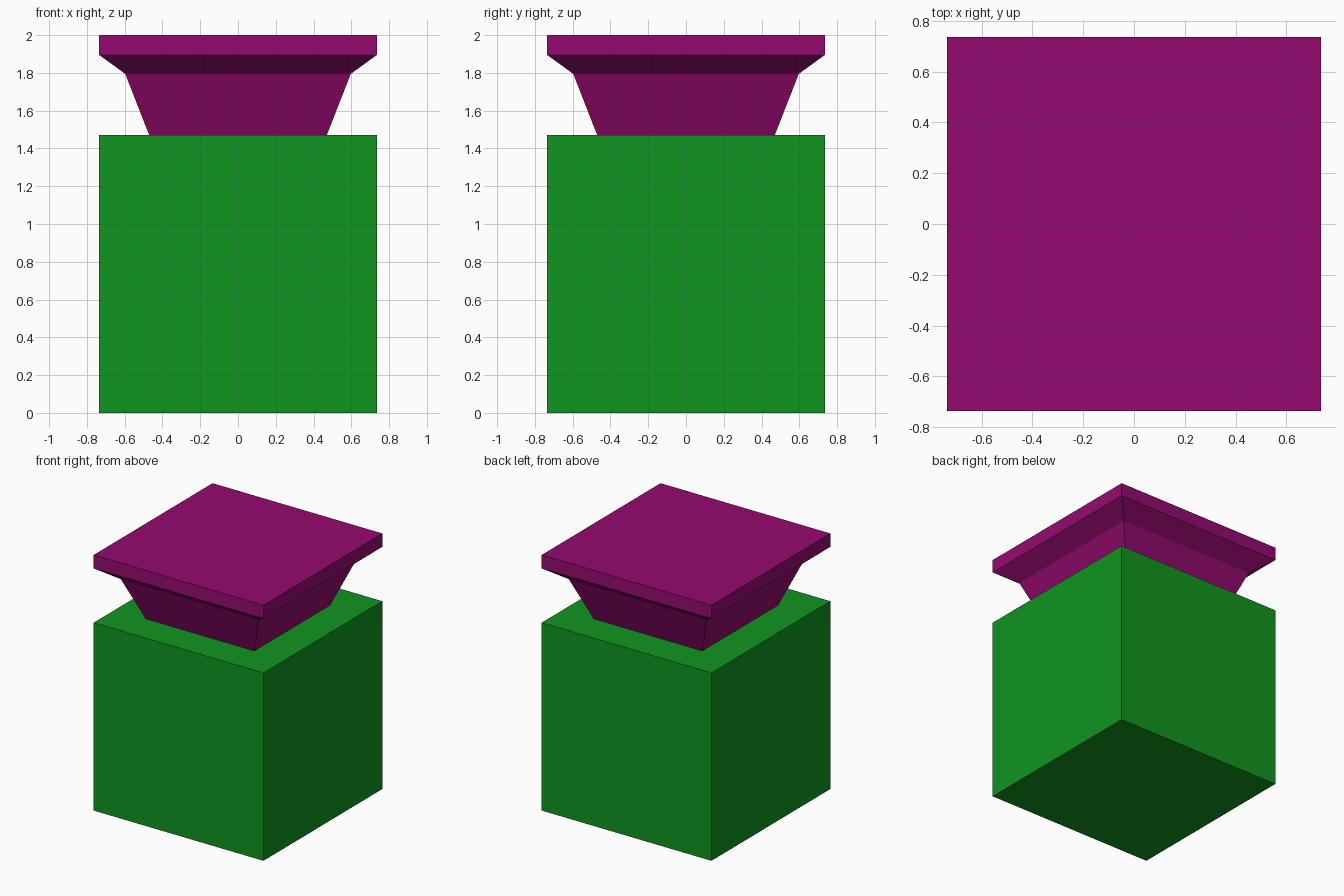
import bpy, bmesh

if "Cube" in bpy.data.objects:
    bpy.data.objects.remove(bpy.data.objects["Cube"])


def square_loft(name, profile, material):
    """Stack square rings given as (half width, z) and skin them."""
    bm = bmesh.new()
    rings = [[bm.verts.new((sx * h, sy * h, z))
              for sx, sy in ((-1, -1), (1, -1), (1, 1), (-1, 1))]
             for h, z in profile]
    bm.faces.new(rings[0][::-1])
    bm.faces.new(rings[-1])
    for low, high in zip(rings, rings[1:]):
        for i in range(4):
            j = (i + 1) % 4
            bm.faces.new((low[i], low[j], high[j], high[i]))
    mesh = bpy.data.meshes.new(name)
    bm.to_mesh(mesh)
    bm.free()
    mesh.materials.append(material)
    obj = bpy.data.objects.new(name, mesh)
    bpy.context.collection.objects.link(obj)
    return obj


def paint(name, rgb):
    mat = bpy.data.materials.new(name)
    mat.diffuse_color = (*rgb, 1)
    mat.use_nodes = True
    mat.node_tree.nodes["Principled BSDF"].inputs["Base Color"].default_value = mat.diffuse_color
    return mat


green = paint("green", (0.005, 0.30, 0.014))
purple = paint("purple", (0.30, 0.003, 0.16))

# Cube body
square_loft("body", [(0.735, 0), (0.735, 1.47)], green)

# Flared stopper: tapered neck, steeper flare, flat top slab
square_loft("stopper", [(0.47, 1.47), (0.597, 1.795),
                        (0.735, 1.895), (0.735, 2.0)], purple)
